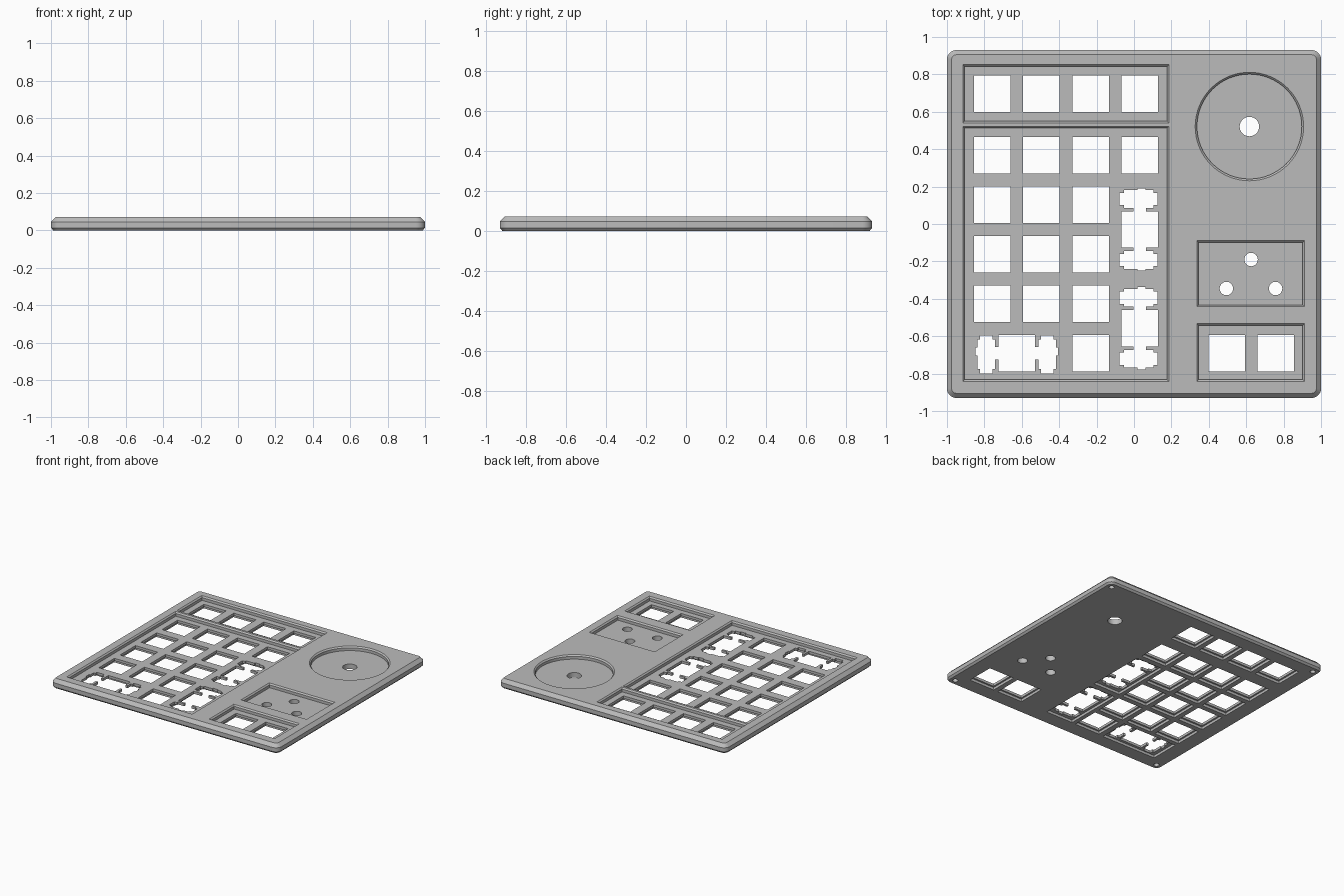
import bpy
import bmesh
from math import cos, sin, pi, radians

cube = bpy.data.objects.get("Cube")
if cube:
    bpy.data.objects.remove(cube, do_unlink=True)

TOP, FLOOR, LEDGE = 0.072, 0.04, 0.02   # top face, recess floor, underside pocket depth
KEY, PITCH = 0.195, 0.263
COLS = [-0.758 + PITCH * i for i in range(4)]
ROWS = [0.367 - PITCH * 1.005 * i for i in range(5)]
FUNCTION_ROW = 0.697

grey = bpy.data.materials.new("Plate grey")
grey.use_nodes = True
grey.diffuse_color = (0.5, 0.5, 0.5, 1)
grey.node_tree.nodes["Principled BSDF"].inputs["Base Color"].default_value = (0.5, 0.5, 0.5, 1)


def rect(x, y, hx, hy, r=0.0, n=8):
    """Outline of a rectangle, with rounded corners when r > 0."""
    pts = []
    for k, (sx, sy) in enumerate(((1, 1), (-1, 1), (-1, -1), (1, -1))):
        for i in range(n + 1 if r else 1):
            a = pi / 2 * (k + i / n)
            pts.append((x + sx * (hx - r) + r * cos(a), y + sy * (hy - r) + r * sin(a)))
    return pts


def circle(x, y, r, n=64):
    return [(x + r * cos(2 * pi * i / n), y + r * sin(2 * pi * i / n)) for i in range(n)]


def loft(bm, layers):
    """Closed solid through a stack of (outline, height) layers."""
    rings = [[bm.verts.new((x, y, z)) for x, y in pts] for pts, z in layers]
    bm.faces.new(rings[0][::-1])
    bm.faces.new(rings[-1])
    for low, high in zip(rings, rings[1:]):
        for i in range(len(low)):
            j = (i + 1) % len(low)
            bm.faces.new((low[i], low[j], high[j], high[i]))


def make_object(name, bm):
    mesh = bpy.data.meshes.new(name)
    bmesh.ops.recalc_face_normals(bm, faces=bm.faces)
    bm.to_mesh(mesh)
    bm.free()
    mesh.materials.append(grey)
    obj = bpy.data.objects.new(name, mesh)
    bpy.context.collection.objects.link(obj)
    return obj


def cut(target, name, bm):
    """Subtract the solids in bm from the target."""
    cutter = make_object(name, bm)
    cutter.hide_render = True
    mod = target.modifiers.new(name, 'BOOLEAN')
    mod.operation, mod.solver, mod.use_self = 'DIFFERENCE', 'EXACT', True
    mod.object = cutter
    bpy.context.view_layer.objects.active = target
    bpy.ops.object.modifier_apply(modifier=mod.name)
    bpy.data.objects.remove(cutter, do_unlink=True)


def through(bm, outline, extra=0.0):
    loft(bm, [(outline, -0.1 - extra), (outline, 0.2 + extra)])


# Plate body with rounded corners and chamfered rims
bm = bmesh.new()
loft(bm, [(rect(0, 0, 1 - d, 0.93 - d, 0.05 - d), z)
          for d, z in ((0.013, 0), (0, 0.014), (0, 0.046), (0.025, TOP))])
plate = make_object("keypad_plate", bm)

# Recesses in the top face, each with a chamfered lip
bm = bmesh.new()
LIP = ((-0.01, FLOOR), (-0.01, TOP - 0.01), (0.005, TOP + 0.005))
for x0, x1, y0, y1 in ((-0.915, 0.187, 0.54, 0.852), (-0.915, 0.187, -0.842, 0.522),
                       (0.336, 0.912, -0.442, -0.088), (0.336, 0.912, -0.842, -0.532)):
    loft(bm, [(rect((x0 + x1) / 2, (y0 + y1) / 2, (x1 - x0) / 2 + d, (y1 - y0) / 2 + d), z)
              for d, z in LIP])
loft(bm, [(circle(0.617, 0.521, 0.29 + d), z) for d, z in LIP])
cut(plate, "recess_cutter", bm)

# Switch positions: singles, and doubles as (x, y, is_vertical)
tall_x, wide_y = COLS[3], ROWS[4]
singles = [(x, FUNCTION_ROW) for x in COLS] + [(x, ROWS[0]) for x in COLS]
singles += [(x, y) for x in COLS[:3] for y in ROWS[1:4]]
singles += [(COLS[2], wide_y), (0.496, wide_y), (0.757, wide_y)]
doubles = [(tall_x, (ROWS[1] + ROWS[2]) / 2, True), (tall_x, (ROWS[3] + ROWS[4]) / 2, True),
           ((COLS[0] + COLS[1]) / 2, wide_y, False)]

# Pockets under the switches and blind screw holes in the corners
bm = bmesh.new()
for x, y in singles:
    outline = rect(x, y, 0.111, 0.111)
    loft(bm, [(outline, -0.1), (outline, LEDGE)])
for x, y, vertical in doubles:
    outline = rect(x, y, 0.118, 0.24) if vertical else rect(x, y, 0.24, 0.118)
    loft(bm, [(outline, -0.1), (outline, LEDGE)])
for sx in (-1, 1):
    for sy in (-1, 1):
        outline = circle(sx * 0.945, sy * 0.875, 0.02, 24)
        loft(bm, [(outline, -0.1), (outline, 0.04)])
cut(plate, "underside_cutter", bm)

# Through holes: switches, dial shaft and small round holes
bm = bmesh.new()
for x, y in singles:
    through(bm, rect(x, y, KEY / 2, KEY / 2))
through(bm, circle(0.617, 0.521, 0.052, 48))
for x, y in ((0.626, -0.19), (0.494, -0.345), (0.757, -0.345)):
    through(bm, circle(x, y, 0.036, 32))
cut(plate, "hole_cutter", bm)

# Double-width switches with a stabiliser slot at both ends
# slot pieces: start and end along the key, then start and end across it
SLOT = ((0.116, 0.21, -0.085, 0.072), (0.13, 0.196, -0.109, 0.094),
        (0.15, 0.22, -0.012, 0.031), (0.05, 0.15, -0.033, 0.033))
bm = bmesh.new()
for x, y, vertical in doubles:
    through(bm, rect(x, y, KEY / 2, KEY / 2))
    for side in (-1, 1):
        for k, (a0, a1, b0, b1) in enumerate(SLOT):
            a, b = side * (a0 + a1) / 2, (b0 + b1) / 2
            ha, hb = (a1 - a0) / 2, (b1 - b0) / 2
            box = rect(x + b, y + a, hb, ha) if vertical else rect(x + a, y + b, ha, hb)
            through(bm, box, 0.01 * (k + 1) + 0.002 * side)
cut(plate, "stabiliser_cutter", bm)

# Smooth round walls, crisp edges
bpy.ops.object.select_all(action='DESELECT')
plate.select_set(True)
bpy.context.view_layer.objects.active = plate
bpy.ops.object.shade_smooth_by_angle(angle=radians(25))
